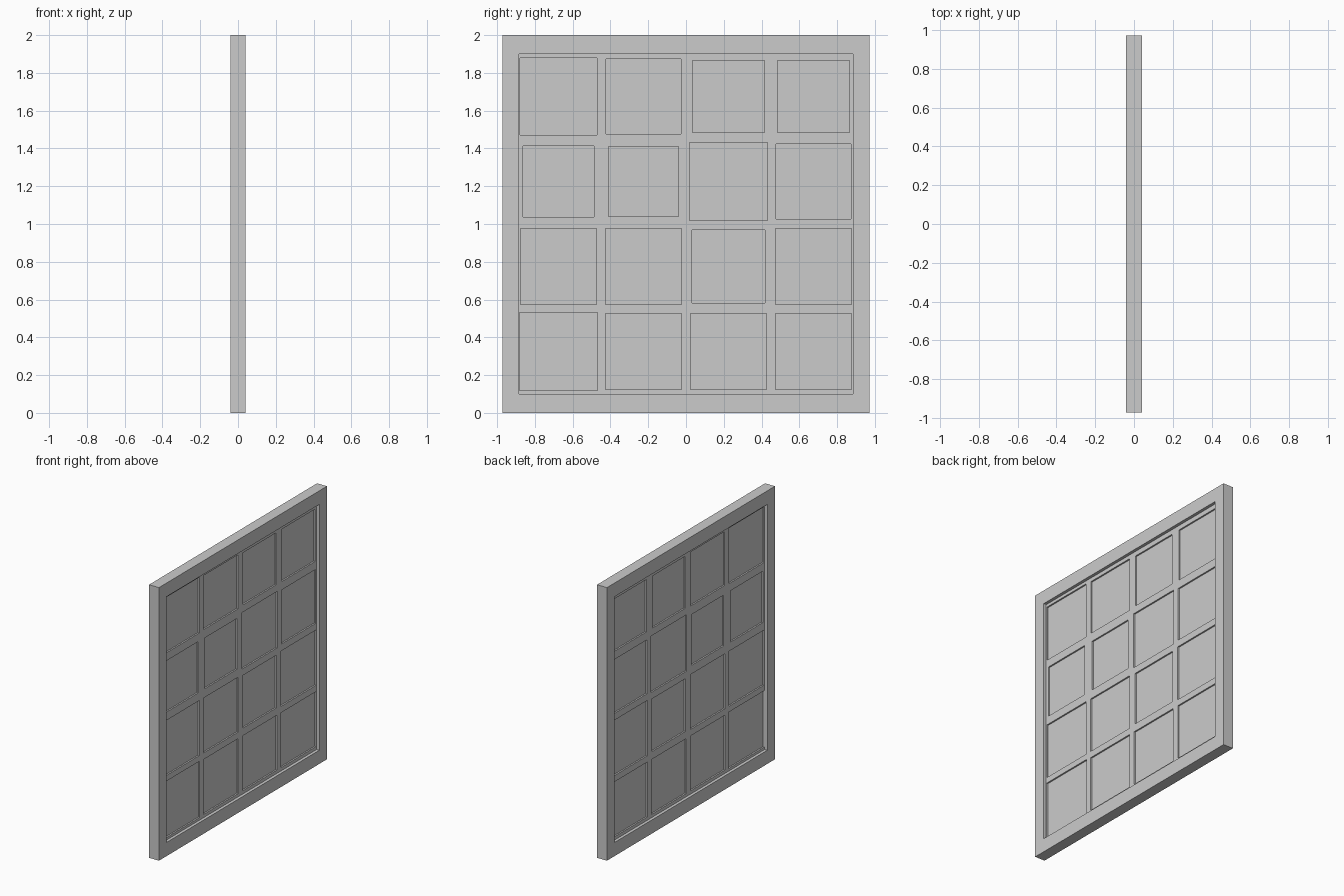
import bpy
import bmesh
from mathutils import Matrix

default = bpy.data.objects.get("Cube")
if default:
    bpy.data.objects.remove(default, do_unlink=True)

grey = bpy.data.materials.new("plain grey")
grey.use_nodes = True
colour = (0.6, 0.6, 0.6, 1)
grey.diffuse_color = colour
grey.node_tree.nodes["Principled BSDF"].inputs["Base Color"].default_value = colour


def boxes(name, specs):
    """One mesh made of boxes, each given as (centre, size)."""
    bm = bmesh.new()
    for centre, size in specs:
        matrix = Matrix.Translation(centre) @ Matrix.Diagonal((*size, 1))
        bmesh.ops.create_cube(bm, size=1, matrix=matrix)
    mesh = bpy.data.meshes.new(name)
    bm.to_mesh(mesh)
    bm.free()
    mesh.materials.append(grey)
    obj = bpy.data.objects.new(name, mesh)
    bpy.context.collection.objects.link(obj)
    return obj


def cut(target, specs):
    """Cut boxes out of the target and discard the cutter."""
    cutter = boxes("cutter", specs)
    cutter.hide_render = True
    mod = target.modifiers.new("openings", 'BOOLEAN')
    mod.operation = 'DIFFERENCE'
    mod.solver = 'EXACT'
    mod.object = cutter
    bpy.context.view_layer.objects.active = target
    bpy.ops.object.modifier_apply(modifier=mod.name)
    bpy.data.objects.remove(cutter, do_unlink=True)


MIDDLE = (0, 0, 1)
OPEN_Y, OPEN_Z = 1.768, 1.80

# Outer frame
frame = boxes("outer_frame", [(MIDDLE, (0.08, 1.944, 2))])
cut(frame, [(MIDDLE, (1, OPEN_Y, OPEN_Z))])

# Lattice with square openings of slightly uneven size, rows from the top
sizes = [
    (0.407, 0.395, 0.381, 0.383),
    (0.376, 0.372, 0.413, 0.395),
    (0.403, 0.402, 0.386, 0.405),
    (0.413, 0.402, 0.402, 0.402),
]
PITCH = 0.45
openings = []
for row, line in enumerate(sizes):
    for col, size in enumerate(line):
        centre = (0, (col - 1.5) * PITCH, 1 + (1.5 - row) * PITCH)
        openings.append((centre, (1, size, size)))
lattice = boxes("lattice", [(MIDDLE, (0.036, OPEN_Y, OPEN_Z))])
cut(lattice, openings)

# Thin pane seen through the lattice on both sides
boxes("pane", [(MIDDLE, (0.014, OPEN_Y, OPEN_Z))])
